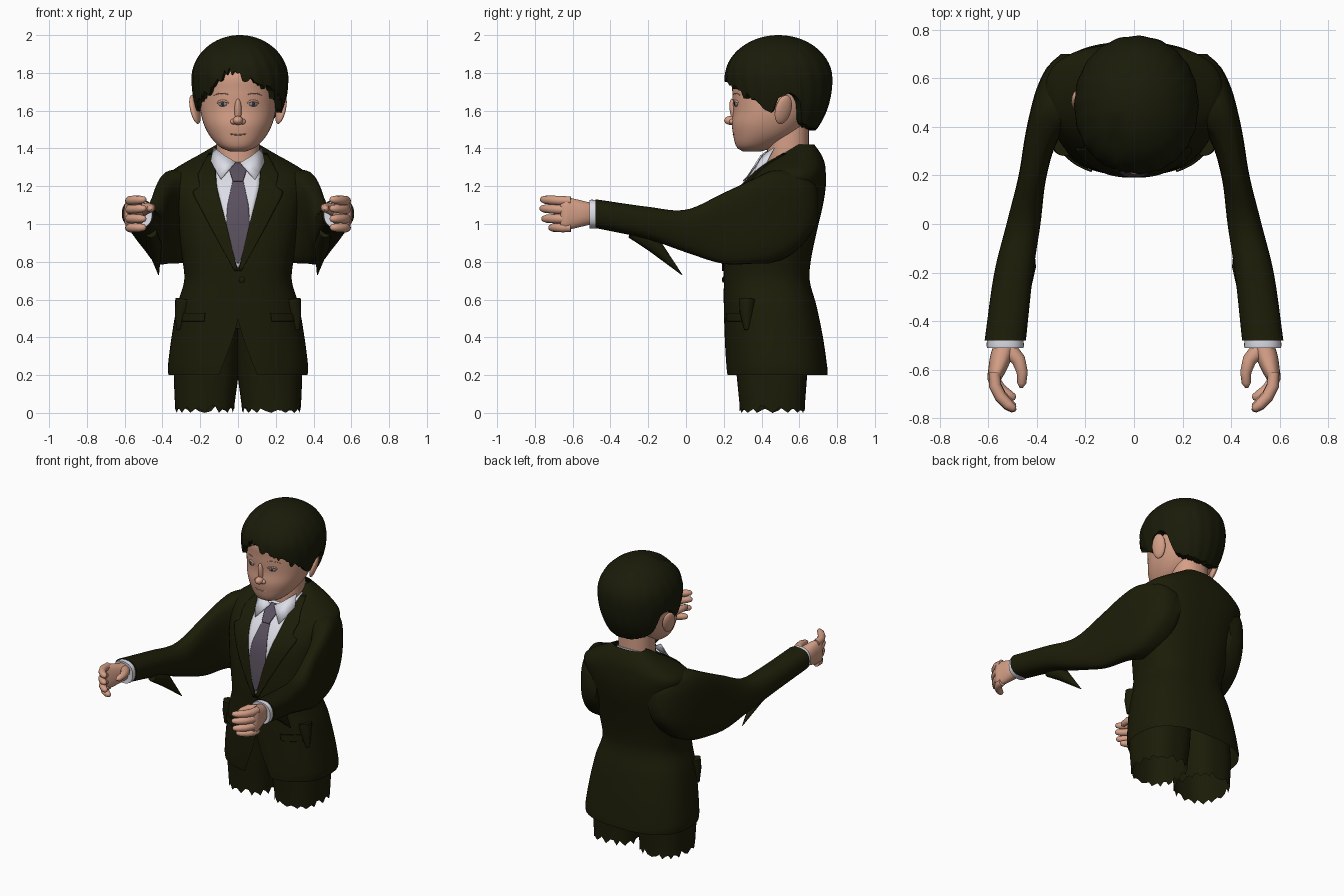
import bpy, bmesh, math, random
from mathutils import Vector, Matrix, Euler

random.seed(4)
if bpy.data.objects.get("Cube"):
    bpy.data.objects.remove(bpy.data.objects["Cube"])


def material(name, rgb):
    m = bpy.data.materials.new(name)
    m.use_nodes = True
    m.diffuse_color = (*rgb, 1)
    bsdf = next(n for n in m.node_tree.nodes if n.type == 'BSDF_PRINCIPLED')
    bsdf.inputs["Base Color"].default_value = (*rgb, 1)
    bsdf.inputs["Roughness"].default_value = 0.8
    return m


SUIT = material("dark olive cloth", (.0115, .0115, .0025))
HAIR = material("dark hair", (.010, .011, .0027))
SKIN = material("skin", (.66, .345, .24))
LIPS = material("lips and brows", (.46, .22, .155))
SHIRT = material("white shirt", (.72, .72, .80))
TIE = material("purple grey tie", (.10, .08, .11))
EYE = material("grey eye", (.22, .22, .25))
PUPIL = material("dark pupil", (.03, .03, .04))


def finish(name, bm, mat, angle=40):
    me = bpy.data.meshes.new(name)
    bm.to_mesh(me)
    bm.free()
    me.materials.append(mat)
    ob = bpy.data.objects.new(name, me)
    bpy.context.collection.objects.link(ob)
    bpy.ops.object.select_all(action='DESELECT')
    ob.select_set(True)
    bpy.context.view_layer.objects.active = ob
    bpy.ops.object.shade_smooth_by_angle(angle=math.radians(angle))
    return ob


def skin(name, rings, mat, closed=True, caps=False, angle=40):
    """Stretch a surface over rings of points."""
    bm = bmesh.new()
    rows = [[bm.verts.new(p) for p in r] for r in rings]
    n = len(rows[0])
    for a, b in zip(rows, rows[1:]):
        for j in range(n if closed else n - 1):
            k = (j + 1) % n
            bm.faces.new((a[j], a[k], b[k], b[j]))
    if caps:
        bm.faces.new(rows[0])
        bm.faces.new(rows[-1])
        bmesh.ops.recalc_face_normals(bm, faces=bm.faces)
    bmesh.ops.remove_doubles(bm, verts=bm.verts, dist=.0002)
    return finish(name, bm, mat, angle)


def blend(table, t):
    """Smoothly interpolate the rows of a table by their first column."""
    t = min(max(t, table[0][0]), table[-1][0])
    i = max(k for k in range(len(table) - 1) if table[k][0] <= t)
    a, b = table[i], table[i + 1]
    p, q = table[max(i - 1, 0)], table[min(i + 2, len(table) - 1)]
    h = b[0] - a[0]
    u = (t - a[0]) / h
    out = []
    for c in range(1, len(a)):
        ma = (b[c] - p[c]) / (b[0] - p[0]) * h
        mb = (q[c] - a[c]) / (q[0] - a[0]) * h
        out.append((2*u**3 - 3*u**2 + 1)*a[c] + (u**3 - 2*u**2 + u)*ma
                   + (3*u**2 - 2*u**3)*b[c] + (u**3 - u**2)*mb)
    return out


def oval(a, power):
    f = lambda v: math.copysign(abs(v) ** (2 / power), v)
    return f(math.sin(a)), f(math.cos(a))


def level_ring(z, half, front, back, power=2.2, n=56, gap=0, cx=0):
    pts = []
    for j in range(n + 1 if gap is not None else n):
        g = gap or 0
        s, c = oval(g + (2*math.pi - 2*g) * j / n, power)
        pts.append((cx + half*s, (front + back)/2 - (back - front)/2*c, z))
    return pts


def front_y(table, x, z, power):
    half, f, b = blend(table, z)
    k = min(abs(x) / half, 1)
    return (f + b)/2 - (b - f)/2 * (1 - k**power) ** (1/power)


def tube(name, path, radii, mat, n=12):
    pts = [Vector(p) for p in path]
    rings = []
    for i, p in enumerate(pts):
        d = pts[min(i + 1, len(pts) - 1)] - pts[max(i - 1, 0)]
        q = d.to_track_quat('Z', 'Y')
        rings.append([p + q @ Vector((math.cos(t), math.sin(t), 0)) * radii[i]
                      for t in (2*math.pi*j/n for j in range(n))])
    return skin(name, rings, mat, caps=True, angle=60)


def ball(name, at, size, mat, turn=(0, 0, 0)):
    bm = bmesh.new()
    m = Matrix.Translation(at) @ Euler(turn).to_matrix().to_4x4() @ Matrix.Diagonal((*size, 1))
    bmesh.ops.create_uvsphere(bm, u_segments=20, v_segments=12, radius=1, matrix=m)
    return finish(name, bm, mat)


def spread(a, b, n):
    return [a + (b - a) * i / n for i in range(n + 1)]


# Jacket body: height, half width, front, back
BODY = [(.20, .368, .215, .75), (.24, .372, .212, .748), (.40, .352, .205, .725),
        (.57, .322, .20, .69), (.70, .285, .20, .655), (.80, .293, .20, .66),
        (.95, .32, .21, .69), (1.1, .345, .24, .725), (1.2, .36, .295, .74),
        (1.27, .36, .36, .74), (1.32, .29, .42, .735), (1.37, .20, .50, .715),
        (1.42, .115, .57, .68)]
skin("jacket_body", [level_ring(z, *blend(BODY, z), power=2.5,
                                gap=.2 * max(0, (.5 - z) / .3) ** 1.5)
                     for z in spread(.2, 1.42, 60)], SUIT, closed=False)


def plate(name, rows, lift, mat, side=1):
    """Thin cloth panel that follows the jacket front: rows of height, left, right."""
    rings = []
    for z in spread(rows[0][0], rows[-1][0], 28):
        i = max(k for k in range(len(rows) - 1) if rows[k][0] <= z + 1e-6)
        (z0, a0, b0), (z1, a1, b1) = rows[i], rows[i + 1]
        u = (z - z0) / (z1 - z0)
        ends = sorted((side * (a0 + (a1 - a0)*u), side * (b0 + (b1 - b0)*u)))
        rings.append([(x, front_y(BODY, x, z, 2.5) - lift, z) for x in spread(*ends, 10)])
    ob = skin(name, rings, mat, closed=False)
    mod = ob.modifiers.new("thickness", 'SOLIDIFY')
    mod.thickness, mod.offset = .008, -1


plate("shirt_front", [(.77, -.004, .004), (.95, -.055, .055), (1.2, -.112, .112),
                      (1.385, -.125, .125)], .003, SHIRT)
plate("tie", [(.79, -.005, .005), (.88, -.042, .042), (.99, -.064, .064), (1.1, -.056, .056),
              (1.235, -.027, .027)], .008, TIE)
plate("tie_knot", [(1.23, -.027, .027), (1.29, -.046, .046), (1.325, -.03, .03)], .02, TIE)
ball("jacket_button", (.02, .197, .705), (.016, .006, .016), SUIT)

# Neck and shirt collar band, low at the throat and high at the nape
skin("neck", [level_ring(z, .115, .43, .65) for z in (1.28, 1.4, 1.55)], SKIN)
band = []
for drop, grow in ((.07, .016), (0, .008), (0, 0)):
    band.append([(x * (1 + grow*5), y + (y - .54) * grow*5, 1.365 + (y - .54)*.45 - drop)
                 for x, y, z in level_ring(0, .118, .425, .655, gap=None)])
skin("collar_band", band, SHIRT)

NAMES = {1: "left", -1: "right"}
SLEEVE = [(-.70, .25, 1.10, .05, .08), (-.65, .27, 1.09, .085, .16), (-.56, .29, 1.06, .11, .22),
          (-.46, .32, 1.04, .108, .245), (-.36, .377, 1.015, .072, .225),
          (-.20, .417, .977, .058, .188), (0, .455, .963, .07, .113),
          (.20, .495, 1.005, .08, .086), (.48, .53, 1.055, .085, .076)]
PALM = [(.49, .53, 1.055, .045, .055), (.54, .545, 1.055, .046, .066),
        (.60, .562, 1.055, .038, .08), (.64, .575, 1.055, .028, .084), (.665, .578, 1.055, .012, .07)]


def across(side, y, cx, cz, rx, rz, power=2.3, n=32):
    ring = []
    for j in range(n):
        s, c = oval(2*math.pi*j/n, power)
        ring.append((side * (cx + rx*s), -y, cz + rz*c))
    return ring


for s, tag in NAMES.items():
    # Lapels, collar points and pockets
    plate(tag + "_lapel", [(.75, .002, .018), (1.0, .062, .155), (1.17, .106, .245),
                           (1.2, .112, .20), (1.26, .118, .215), (1.375, .125, .155)],
          .009, SUIT, s)
    plate(tag + "_pocket_flap", [(.485, .18, .30), (.53, .175, .305)], .009, SUIT, s)
    tube(tag + "_pocket_corner", [(s*.315, .32, .44), (s*.30, .32, .53), (s*.288, .325, .60)],
         [.012, .036, .045], SUIT)
    leaf = [[(s*.012, .378, 1.325), (s*.09, .32, 1.235)],
            [(s*.07, .40, 1.36), (s*.114, .358, 1.275)],
            [(s*.127, .465, 1.405), (s*.142, .425, 1.33)]]
    ob = skin(tag + "_collar_point", leaf, SHIRT, closed=False)
    ob.modifiers.new("thickness", 'SOLIDIFY').thickness = .007

    # Sleeve, its loose pointed flap and the cuff
    skin(tag + "_sleeve", [across(s, y, *blend(SLEEVE, y), power=2.4 + max(0, 1.2 - 3*abs(y + .46)))
                           for y in spread(-.70, .48, 40)], SUIT, caps=True)
    tube(tag + "_sleeve_flap", [(s*.46, -.29, .955), (s*.445, -.17, .89), (s*.42, -.02, .73)],
         [.03, .042, .002], SUIT)
    skin(tag + "_cuff", [across(s, y, .53, 1.052, r, r) for y, r in
                         ((.46, .074), (.50, .077), (.51, .075), (.508, .06))], SHIRT, caps=True)

    # Hand with curled fingers
    skin(tag + "_palm", [across(s, y, *blend(PALM, y)) for y in spread(.49, .665, 14)],
         SKIN, caps=True, angle=60)
    for k, reach in enumerate((1, 1.02, .95, .7)):
        z = 1.122 - .047*k
        path = [(.575, -.61), (.572, -.665), (.55, -.71), (.518, -.744), (.495, -.76), (.488, -.765)]
        tube(f"{tag}_finger_{k + 1}",
             [(s*x, -.61 + (y + .61)*reach, z + .01*(k < 2)*i/5) for i, (x, y) in enumerate(path)],
             [.023, .025, .024, .022, .016, .006], SKIN)
    tube(tag + "_thumb", [(s*.52, -.51, 1.07), (s*.475, -.56, 1.085), (s*.46, -.61, 1.085),
                          (s*.462, -.655, 1.08), (s*.465, -.675, 1.08)],
         [.035, .029, .023, .019, .006], SKIN)

    # Trouser leg with a ragged lower edge
    leg = [level_ring(z, h, f, b, 2.6, 48, None, s*c) for z, c, h, f, b in
           ((0, .176, .158, .285, .63), (.05, .176, .158, .283, .63),
            (.18, .17, .17, .27, .64), (.45, .15, .17, .24, .64))]
    leg[0] = [(x, y, 0 if j % 3 == 0 else random.uniform(.008, .04))
              for j, (x, y, z) in enumerate(leg[0])]
    skin(tag + "_trouser_leg", leg, SUIT)

# Head: height, half width, front, back
HEAD = [(1.385, .045, .30, .40), (1.395, .075, .278, .44), (1.42, .11, .262, .49),
        (1.47, .152, .25, .58), (1.53, .182, .243, .64), (1.6, .199, .25, .68),
        (1.7, .205, .245, .72), (1.8, .205, .25, .72), (1.9, .15, .34, .64)]
head = [level_ring(z, *blend(HEAD, z), gap=None) for z in spread(1.385, 1.9, 34)]
skin("head", head, SKIN, caps=True)


def on_face(x, z, lift=0):
    return (x, front_y(HEAD, x, z, 2.2) - lift, z)


# Face
ball("nose_bridge", on_face(0, 1.59, -.008), (.02, .024, .075), SKIN, (.2, 0, 0))
ball("nose_tip", on_face(0, 1.548, .006), (.027, .036, .024), SKIN)
tube("mouth", [on_face(x, 1.472 + 3*x*x, -.001) for x in spread(-.05, .05, 8)],
     [.001] + [.0035] * 7 + [.001], LIPS, 8)
for s, tag in NAMES.items():
    ball(tag + "_nostril_wing", on_face(s*.024, 1.542, -.002), (.017, .018, .015), SKIN)
    ball(tag + "_eye", on_face(s*.08, 1.635, -.004), (.025, .010, .014), EYE, (0, 0, s*.3))
    ball(tag + "_pupil", on_face(s*.08, 1.635, .003), (.010, .006, .010), PUPIL)
    tube(tag + "_eyelid", [on_face(s*x, 1.652 - 12*(x - .08)**2, 0) for x in spread(.048, .112, 6)],
         [.002] + [.006] * 5 + [.002], SKIN, 8)
    tube(tag + "_brow", [on_face(s*x, 1.692 - 6*(x - .085)**2, -.001) for x in spread(.045, .13, 6)],
         [.001] + [.003] * 5 + [.001], LIPS, 8)
    # Ears lean outward and back at the top
    ball(tag + "_ear", (s*.228, .515, 1.606), (.02, .046, .08), SKIN, (-.15, s*.28, s*.4))

# Hair: a combed cap whose lower edge follows the hairline
HAIRLINE = [(0, 1.785), (25, 1.755), (45, 1.70), (60, 1.67), (74, 1.61), (84, 1.60),
            (91, 1.675), (110, 1.675), (122, 1.55), (150, 1.51), (180, 1.50)]
N, ROWS = 120, 22
hair = [[] for i in range(ROWS + 2)]
for j in range(N):
    a = 2*math.pi*j/N
    deg = math.degrees(a) if a <= math.pi else math.degrees(a) - 360
    low = blend(HAIRLINE, abs(deg))[0] + .05*math.exp(-((deg + 14)/10)**2)
    low += random.uniform(-.03, .01) if abs(deg) < 62 else random.uniform(-.006, .006)
    for i in range(ROWS + 2):
        t = max(i - 1, 0) / ROWS
        z = low + (2 - low) * math.sin(t*math.pi/2)
        d = (z - 1.77) / (.23 if z > 1.77 else .38)
        r = math.sqrt(max(0, 1 - d*d)) * (1 + .009*math.sin(20*a + 7*t)*(1 - t))
        if i == 0:
            r *= .78
        s, c = oval(a, 2.1)
        x, y = .255*r*s + .01, .49 - .284*r*c
        # Soft parting groove above the forehead
        z -= .03 * t * math.exp(-((x + .08)/.03)**2) * min(max((.46 - y)/.12, 0), 1)
        hair[i].append((x, y, z))
skin("hair", hair, HAIR, angle=50)
